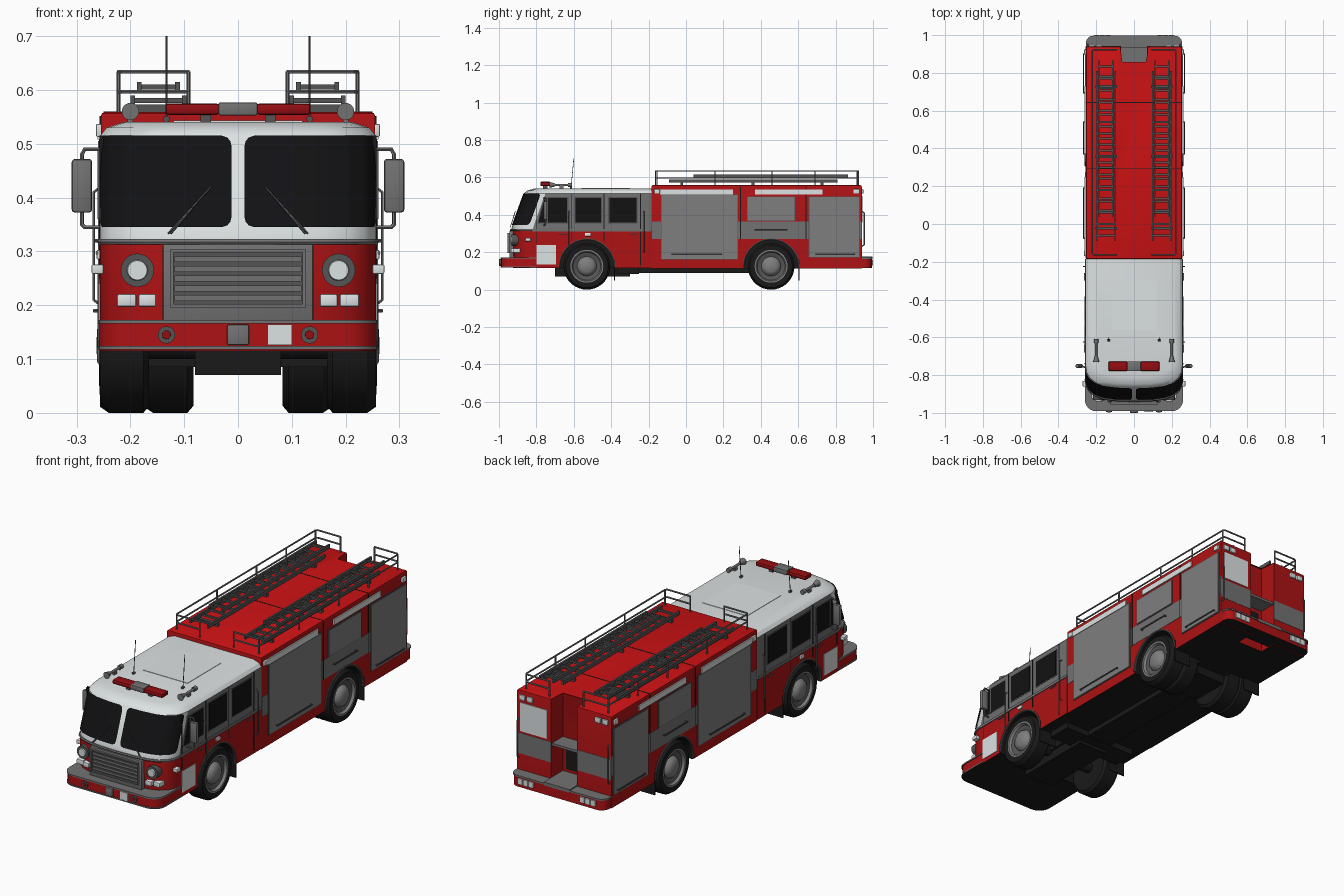
import bpy, bmesh, math
from mathutils import Matrix, Vector

if "Cube" in bpy.data.objects:
    bpy.data.objects.remove(bpy.data.objects["Cube"])

COL = {"red": (.42, .006, .007), "roof_red": (.62, .006, .007), "white": (.72, .76, .76),
       "grey": (.17, .17, .17), "shutter_grey": (.21, .21, .21), "dark_grey": (.09, .09, .09),
       "black": (.01, .01, .01), "glass_black": (.006, .006, .007), "lens_red": (.3, .004, .006)}
NAMES = list(COL)
MAT = []
for n, c in COL.items():
    m = bpy.data.materials.new(n)
    m.diffuse_color = (*c, 1)
    m.use_nodes = True
    m.node_tree.nodes["Principled BSDF"].inputs["Base Color"].default_value = m.diffuse_color
    MAT.append(m)
IDX = {n: i for i, n in enumerate(NAMES)}


def finish(name, bm, mat=None, rule=None):
    """mesh object; one colour, or a colour per face by rule"""
    bmesh.ops.recalc_face_normals(bm, faces=bm.faces)
    me = bpy.data.meshes.new(name)
    if mat:
        me.materials.append(MAT[IDX[mat]])
    else:
        for m in MAT:
            me.materials.append(m)
        if rule:
            for f in bm.faces:
                f.material_index = IDX[rule(f.calc_center_median(), f.normal)]
    bm.to_mesh(me)
    bm.free()
    ob = bpy.data.objects.new(name, me)
    bpy.context.collection.objects.link(ob)
    return ob


def boxes(name, mat, spans, mirror=False, bevel=0):
    bm = bmesh.new()
    for x0, x1, y0, y1, z0, z1 in spans:
        for s in ((1, -1) if mirror else (1,)):
            M = Matrix.Translation((s * (x0 + x1) / 2, (y0 + y1) / 2, (z0 + z1) / 2))
            bmesh.ops.create_cube(bm, size=1, matrix=M @ Matrix.Diagonal((x1 - x0, y1 - y0, z1 - z0, 1)))
    if bevel:
        bmesh.ops.bevel(bm, geom=bm.edges[:], offset=bevel, segments=2, profile=.5, affect='EDGES')
    return finish(name, bm, mat)


def cyls(name, mat, items, axis='Y', mirror=True, seg=24):
    """items: centre, radius at start, radius at end, length"""
    bm = bmesh.new()
    R = Matrix.Rotation(math.pi / 2, 4, 'X' if axis == 'Y' else 'Y')
    for c, r0, r1, d in items:
        for s in ((1, -1) if mirror else (1,)):
            bmesh.ops.create_cone(bm, cap_ends=True, segments=seg, radius1=r0, radius2=r1, depth=d,
                                  matrix=Matrix.Translation((s * c[0], c[1], c[2])) @ R)
    return finish(name, bm, mat)


def tubes(name, mat, paths, r, mirror=True):
    cu = bpy.data.curves.new(name, 'CURVE')
    cu.dimensions, cu.bevel_depth, cu.bevel_resolution, cu.use_fill_caps = '3D', r, 1, True
    for p in paths:
        for s in ((1, -1) if mirror else (1,)):
            sp = cu.splines.new('POLY')
            sp.points.add(len(p) - 1)
            for q, v in zip(sp.points, p):
                q.co = (s * v[0], v[1], v[2], 1)
    cu.materials.append(MAT[IDX[mat]])
    ob = bpy.data.objects.new(name, cu)
    bpy.context.collection.objects.link(ob)
    bpy.ops.object.select_all(action='DESELECT')
    ob.select_set(True)
    bpy.context.view_layer.objects.active = ob
    bpy.ops.object.convert(target='MESH')


def prism(bm, pts, z0, z1):
    lo, hi = [[bm.verts.new((x, y, z)) for x, y in pts] for z in (z0, z1)]
    bm.faces.new(lo)
    bm.faces.new(hi)
    for i in range(len(pts)):
        j = (i + 1) % len(pts)
        bm.faces.new((lo[i], lo[j], hi[j], hi[i]))


def cut_arch(ob, y):
    c = cyls("arch_cutter", None, [((.2, y, .122), .145, .145, .22)], 'X', seg=40)
    for p in c.data.polygons:
        p.material_index = IDX["black"]
    m = ob.modifiers.new("arch", 'BOOLEAN')
    m.operation, m.solver, m.object = 'DIFFERENCE', 'EXACT', c
    c.hide_render = True
    bpy.context.view_layer.objects.active = ob
    bpy.ops.object.modifier_apply(modifier="arch")
    bpy.data.objects.remove(c)


FRONT, REAR = -.53, .455  # axle positions

# Cab: stacked plan outlines with a curved front
HALF = [(0, 0), (.09, .003), (.16, .012), (.205, .028), (.235, .052), (.25, .08), (.256, .115)]
LEVELS = [(.115, -.925, 0), (.17, -.93, 0), (.318, -.935, 0), (.345, -.928, 0),
          (.515, -.866, 0), (.53, -.848, .012), (.541, -.81, .045)]
bm = bmesh.new()
rings = []
for z, yf, ins in LEVELS:
    k = 1 - ins / .256
    half = [(x * k, yf + d) for x, d in HALF] + [(.256 * k, -.185)]
    rings.append([bm.verts.new((x, y, z)) for x, y in half] +
                 [bm.verts.new((-x, y, z)) for x, y in half[:0:-1]])
for a, b in zip(rings, rings[1:]):
    for i in range(len(a)):
        j = (i + 1) % len(a)
        bm.faces.new((a[i], a[j], b[j], b[i]))
bm.faces.new(rings[0])
bm.faces.new(rings[-1])


def cab_rule(c, n):
    if n.z < -.9:
        return "black"
    if c.z < .318:
        return "red"
    return "grey" if abs(n.x) > .95 and c.y > -.7 else "white"


cut_arch(finish("cab", bm, rule=cab_rule), FRONT)

# Windshield panes wrapped round the cab front, with rounded corners
bm = bmesh.new()
for s in (1, -1):
    rows = []
    for v in (0, .02, .06, .12, .3, .5, .7, .88, .94, .98, 1):
        d = min(v, 1 - v) * .17
        sh = .02 - math.sqrt(max(0, .0004 - max(0, .02 - d) ** 2))
        t0, t1, row = .13 + 10 * sh, 5.4 - 25 * sh, []
        for i in range(25):
            t = t0 + (t1 - t0) * i / 24
            k = min(int(t), 5)
            x, dy = Vector(HALF[k]).lerp(Vector(HALF[k + 1]), t - k)
            row.append(bm.verts.new((s * x * 1.014, -.9315 + .062 * v + dy, .345 + .17 * v)))
        rows.append(row)
    for a, b in zip(rows, rows[1:]):
        for i in range(24):
            bm.faces.new((a[i], a[i + 1], b[i + 1], b[i]))
finish("windshield", bm, "glass_black")
tubes("wipers", "dark_grey", [[(.13, -.94, .333), (.05, -.912, .42)], [(.125, -.94, .333), (.06, -.915, .41)]], .002)

# Cab side windows, seams, trims and plates
for nm, mat, e, x in (("window_frames", "dark_grey", .006, .2575), ("side_windows", "glass_black", 0, .2595)):
    boxes(nm, mat, [(.25, x, -.59 - e, -.455 + e, .36 - e, .49 + e), (.25, x, -.41 - e, -.265 + e, .36 - e, .49 + e)], True)
    bm = bmesh.new()
    for s in (1, -1):
        q = [(-.79 - e, .36 - e), (-.635 + e, .36 - e), (-.635 + e, .49 + e), (-.755 - e, .49 + e)]
        bm.faces.new([bm.verts.new((s * x, *p)) for p in q])
    finish("front_door_" + nm, bm, mat)
boxes("window_post", "dark_grey", [(.25, .261, -.745, -.737, .36, .49)], True)
boxes("cab_seams", "black", [(.25, .257, y, y + .004, z, .515) for y, z in
      ((-.80, .25), (-.615, .26), (-.44, .26), (-.245, .13))], True)
boxes("belt_trim", "grey", [(.25, .260, -.82, -.186, .311, .324)], True)
tubes("front_belt_trim", "grey", [[(x, -.936 + d, .318) for x, d in HALF]], .006)
boxes("side_plates", "white", [(.25, .258, -.80, -.695, .135, .24)], True)
boxes("side_lamps", "white", [(.25, .263, -.54, -.51, .285, .303), (.25, .264, -.17, -.14, .513, .537),
      (.25, .264, .895, .925, .513, .537), (.25, .272, -.86, -.83, .258, .276)], True, .003)
tubes("cab_handrails", "grey", [[(.255, y, .2), (.268, y, .21), (.268, y, .41), (.255, y, .42)] for y in (-.625, -.225)]
      + [[(.262, y, .297), (.262, y + .04, .297)] for y in (-.68, -.3)], .003)

# Grille and front lamps
boxes("grille_panel", "grey", [(-.14, .14, -.945, -.91, .17, .314)], bevel=.004)
boxes("grille_back", "dark_grey", [(-.12, .12, -.9475, -.93, .2, .3)])
boxes("grille_slats", "grey", [(-.118, .118, -.953, -.94, z, z + .011) for z in (.208, .226, .244, .262, .28)]
      + [(-.126, .126, -.955, -.94, z, z + .006) for z in (.196, .298)]
      + [(x - .003, x + .003, -.955, -.94, .196, .304) for x in (-.123, .123)])
cyls("headlight_rims", "dark_grey", [((.187, -.912, .265), .031, .031, .04)])
cyls("headlights", "white", [((.187, -.922, .265), .025, .018, .034)])
boxes("turn_lamps", "white", [(.152, .185, -.936, -.88, .197, .221), (.189, .225, -.926, -.87, .197, .221)], True, .004)

# Mirrors
boxes("mirrors", "grey", [(.271, .309, -.762, -.742, .372, .472)], True, .006)
tubes("mirror_arms", "grey", [[(.25, -.76, .49), (.285, -.752, .49), (.29, -.752, .48), (.29, -.752, .35),
      (.285, -.752, .345), (.25, -.76, .345)]], .004)

# Cab roof equipment
boxes("roof_hatch", "white", [(-.12, .12, -.56, -.3, .538, .543)])
boxes("light_bar_ends", "lens_red", [(.034, .135, -.778, -.728, .554, .575)], True, .006)
boxes("light_bar_centre", "grey", [(-.036, .036, -.779, -.727, .553, .577)], bevel=.003)
boxes("light_bar_feet", "dark_grey", [(.05, .07, -.765, -.74, .537, .556)], True)
cyls("horns", "grey", [((.2, -.665, .56), .006, .006, .1), ((.2, -.715, .56), .008, .016, .03), ((.2, -.62, .56), .011, .011, .02)])
boxes("horn_feet", "grey", [(.195, .205, -.675, -.655, .53, .557)], True)
tubes("antennas", "dark_grey", [[(.133, -.615, .54), (.133, -.6, .70)]], .0018)
cyls("antenna_bases", "dark_grey", [((.133, -.615, .546), .006, .006, .012)])

# Rear body: U-shaped plan with a stepped recess at the back
bm = bmesh.new()
prism(bm, [(-.255, -.184), (.255, -.184), (.255, .94), (.07, .94), (.07, .85), (-.07, .85), (-.07, .94), (-.255, .94)], .112, .559)
top = [e for e in bm.edges if all(v.co.z > .5 for v in e.verts)]
bmesh.ops.bevel(bm, geom=top, offset=.008, segments=2, profile=.5, affect='EDGES')
body = finish("body", bm, rule=lambda c, n: "black" if n.z < -.9 else "roof_red" if n.z > .5 else "red")
cut_arch(body, REAR)
boxes("body_stripe", "grey", [(.25, .2565, -.183, .94, .27, .365), (.07, .255, .93, .9415, .25, .35)], True)
boxes("body_seams", "black", [(.25, .2575, y, y + .004, .27, .552) for y in (.29, .64)], True)
boxes("roof_seams", "black", [(-.25, .25, y, y + .005, .55, .5598) for y in (.29, .64)])
boxes("shutter_frames", "dark_grey", [(.25, .258, -.134, .279, .161, .509), (.25, .258, .326, .584, .366, .499),
      (.25, .258, .656, .93, .171, .499)], True)
boxes("shutters", "shutter_grey", [(.25, .26, -.13, .275, .165, .505), (.25, .26, .33, .58, .37, .495),
      (.25, .26, .66, .926, .175, .495)], True)
boxes("scene_light_strips", "white", [(.25, .261, -.14, .25, .508, .536), (.25, .261, .37, .73, .508, .536)], True)
tubes("shutter_handles", "dark_grey", [[(.256, a, z), (.267, a, z), (.267, b, z), (.256, b, z)] for a, b, z in
      ((-.075, .19, .19), (.37, .54, .32), (.695, .90, .19))], .004)

# Rear face details
boxes("rear_plate", "white", [(.09, .235, .93, .943, .36, .5)])
boxes("rear_lamps", "white", [(.168, .2, .93, .948, .513, .538), (.208, .24, .93, .948, .513, .538)], True, .003)
boxes("rear_bumper_lamps", "white", [(x, x + .025, .98, 1, .13, .158) for x in (.125, .155, .185)], True)
boxes("rear_steps", "grey", [(-.07, .07, .84, .935, .33, .342), (-.07, .07, .84, .997, .16, .176)])
boxes("recess_panel", "black", [(-.05, .05, .84, .853, .19, .31)])
tubes("rear_handrails", "grey", [[(.245, .938, .23), (.245, .953, .24), (.245, .953, .41), (.245, .938, .42)]], .004)


# Bumpers with rounded outer corners and bright trims
def bumper(name, y_in, y_out, hx, r, z0, z1, rule):
    s = 1 if y_out > y_in else -1
    arc = [(hx - r + r * math.cos(a), y_out - s * r + s * r * math.sin(a)) for a in [i * math.pi / 12 for i in range(7)]]
    bm = bmesh.new()
    prism(bm, [(hx, y_in)] + arc + [(-x, y) for x, y in arc[::-1]] + [(-hx, y_in)], z0, z1)
    finish(name, bm, rule=rule)


skin = lambda c, n: "grey" if n.z > .5 else "black" if n.z < -.5 else "red"
trim = lambda c, n: "black" if n.z < -.5 else "grey"
bumper("front_bumper", -.80, -.988, .257, .06, .12, .17, skin)
bumper("front_bumper_top_trim", -.80, -.991, .26, .06, .166, .173, trim)
bumper("front_bumper_low_trim", -.80, -.991, .26, .06, .118, .124, trim)
bumper("rear_bumper", .90, .994, .253, .04, .115, .168, skin)
bumper("rear_bumper_trim", .935, .997, .255, .04, .164, .171, trim)
boxes("bumper_speaker", "grey", [(-.02, .02, -1, -.97, .126, .164)], bevel=.003)
boxes("bumper_plate", "white", [(.055, .1, -.994, -.97, .126, .164)])
cyls("bumper_lamp_rims", "dark_grey", [((.133, -.985, .145), .016, .016, .022)])
cyls("bumper_lamps", "lens_red", [((.133, -.986, .145), .01, .008, .026)])

# Roof rails and ladders
rails = [[(.09, -.163, z), (.215, -.163, z), (.222, -.155, z), (.222, .915, z), (.215, .922, z), (.09, .922, z)] for z in (.634, .597)]
posts = [[(.222, y, .552), (.222, y, .634)] for y in (-.155, .155, .46, .69, .915)]
posts += [[(.092, y, .552), (.092, y, .634)] for y in (-.163, .922)]
tubes("roof_rails", "grey", rails + posts, .004)
lad = []
for a, b, x0, x1, z in ((-.09, .81, .095, .2, .572), (.04, .865, .108, .188, .597)):
    lad += [(x0, x0 + .009, a, b, z, z + .018), (x1 - .009, x1, a, b, z, z + .018)]
    n = int((b - a) / .06)
    lad += [(x0, x1, a + (i + .5) * (b - a) / n - .005, a + (i + .5) * (b - a) / n + .005, z + .004, z + .013) for i in range(n)]
lad += [(.09, .205, y, y + .015, .555, .573) for y in (-.03, .35, .72)]
boxes("ladders", "dark_grey", lad, True)

# Wheels: tyre and hub turned from one profile, doubled at the rear
PROF = [(.0, .17), (.08, .165), (.112, .165), (.125, .176), (.125, .24), (.114, .256), (.088, .257),
        (.08, .257), (.074, .245), (.052, .238), (.045, .252), (.03, .262), (0, .263)]


def wheel(name, y, s, dx):
    bm = bmesh.new()
    N, last = 36, None
    for i, (r, x) in enumerate(PROF):
        ring = [bm.verts.new((s * (x + dx), y + r * math.cos(2 * math.pi * k / N), .125 + r * math.sin(2 * math.pi * k / N)))
                for k in range(N)]
        if last:
            for k in range(N):
                f = bm.faces.new((last[k], last[k - 1], ring[k - 1], ring[k]))
                f.material_index = IDX["black" if i < 7 else "dark_grey" if i == 9 else "shutter_grey"]
        last = ring
    bmesh.ops.remove_doubles(bm, verts=bm.verts, dist=.0002)
    finish(name, bm)


for s, side in ((1, "right"), (-1, "left")):
    wheel("front_wheel_" + side, FRONT, s, 0)
    wheel("rear_wheel_" + side, REAR, s, 0)
    wheel("rear_inner_wheel_" + side, REAR, s, -.082)

# Wheel arch lips, mud flaps and underbody
tubes("arch_lips", "dark_grey", [[(.256, y + .147 * math.cos(a), .122 + .147 * math.sin(a)) for a in
      [i * math.pi / 24 for i in range(25)]] for y in (FRONT, REAR)], .005)
boxes("mud_flaps", "black", [(.165, .258, y, y + .006, .05, .16) for y in (-.385, .602)], True)
boxes("chassis", "black", [(-.08, .08, -.7, -.3, .07, .118), (-.08, .08, .36, .56, .07, .118),
      (-.07, .07, -.3, .36, .09, .118), (-.2, .2, -.37, -.25, .085, .118)])
cyls("axles", "black", [((0, y, .125), .025, .025, .4) for y in (FRONT, REAR)], 'X', False)

bpy.ops.object.select_all(action='DESELECT')
for ob in bpy.context.scene.objects:
    ob.select_set(True)
    bpy.context.view_layer.objects.active = ob
bpy.ops.object.shade_smooth_by_angle(angle=math.radians(32))
